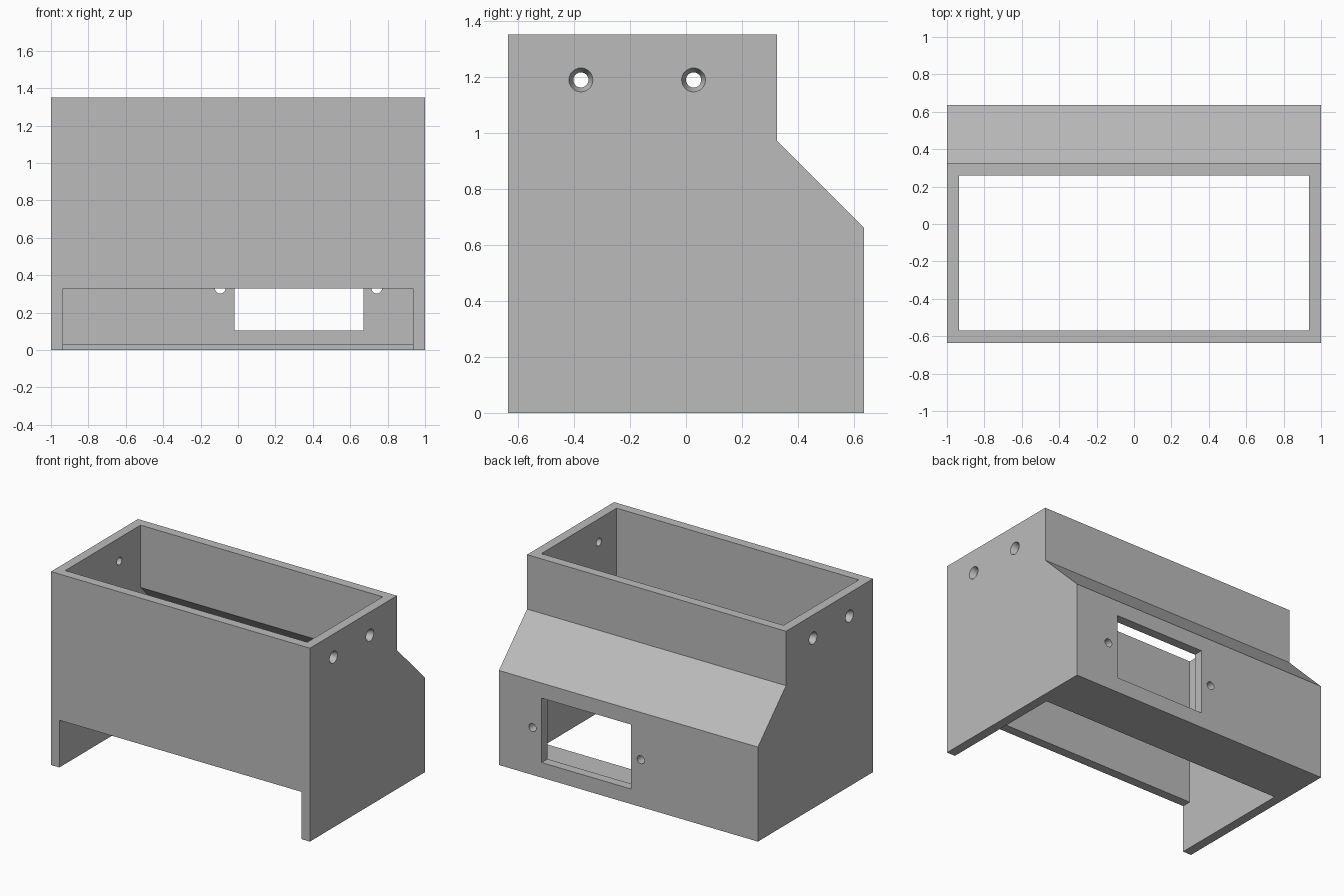
import bpy
import bmesh
from math import pi, radians
from mathutils import Matrix, Vector

default_cube = bpy.data.objects.get("Cube")
if default_cube:
    bpy.data.objects.remove(default_cube, do_unlink=True)

WALL = 0.065
HALF_X, HALF_Y, HEIGHT = 1.0, 0.635, 1.35
IN_X, IN_Y = HALF_X - WALL, HALF_Y - WALL

grey = bpy.data.materials.new("plain_grey")
grey.use_nodes = True
grey.diffuse_color = (0.5, 0.5, 0.5, 1)
grey.node_tree.nodes["Principled BSDF"].inputs["Base Color"].default_value = (0.5, 0.5, 0.5, 1)


def finish(name, bm):
    bmesh.ops.recalc_face_normals(bm, faces=bm.faces)
    mesh = bpy.data.meshes.new(name)
    bm.to_mesh(mesh)
    bm.free()
    mesh.materials.append(grey)
    obj = bpy.data.objects.new(name, mesh)
    bpy.context.collection.objects.link(obj)
    return obj


def prism(name, profile, half_width):
    """Extrude a (y, z) profile along x."""
    bm = bmesh.new()
    face = bm.faces.new([bm.verts.new((-half_width, y, z)) for y, z in profile])
    grown = bmesh.ops.extrude_face_region(bm, geom=[face])["geom"]
    moved = [v for v in grown if isinstance(v, bmesh.types.BMVert)]
    bmesh.ops.translate(bm, verts=moved, vec=(2 * half_width, 0, 0))
    return finish(name, bm)


def box(name, low, high):
    low, high = Vector(low), Vector(high)
    bm = bmesh.new()
    bmesh.ops.create_cube(bm, size=1)
    bmesh.ops.scale(bm, vec=high - low, verts=bm.verts)
    bmesh.ops.translate(bm, vec=(low + high) / 2, verts=bm.verts)
    return finish(name, bm)


def drill(name, centre, r_start, r_end, depth, rotation):
    bm = bmesh.new()
    bmesh.ops.create_cone(bm, cap_ends=True, segments=32, radius1=r_start,
                          radius2=r_end, depth=depth,
                          matrix=Matrix.Translation(centre) @ rotation)
    return finish(name, bm)


def cut(target, cutter):
    mod = target.modifiers.new("cut", "BOOLEAN")
    mod.operation = "DIFFERENCE"
    mod.solver = "EXACT"
    mod.object = cutter
    cutter.hide_render = True
    bpy.context.view_layer.objects.active = target
    bpy.ops.object.modifier_apply(modifier=mod.name)
    bpy.data.objects.remove(cutter, do_unlink=True)


# Outer shell with the sloped shoulder at the back
housing = prism("housing", [(-HALF_Y, 0), (HALF_Y, 0), (HALF_Y, 0.66), (0.325, 0.97),
                            (0.325, HEIGHT), (-HALF_Y, HEIGHT)], HALF_X)

# Hollow interior, leaving a thin floor under the rear bay
cut(housing, prism("cavity", [(-IN_Y, -0.1), (0.26, -0.1), (0.26, 0.03), (IN_Y, 0.03),
                              (IN_Y, 0.605), (0.26, 0.915), (0.26, 1.5), (-IN_Y, 1.5)], IN_X))

# Low opening across the front wall
cut(housing, box("front_opening", (-IN_X, -0.8, -0.1), (IN_X, -0.5, 0.33)))

# Socket window in the back wall, with a screw hole on each side
cut(housing, box("socket_window", (-0.02, 0.5, 0.105), (0.67, 0.7, 0.555)))
across_y = Matrix.Rotation(pi / 2, 4, "X")
for x in (-0.095, 0.742):
    cut(housing, drill("socket_screw", (x, 0.6, 0.33), 0.028, 0.028, 0.2, across_y))

# Countersunk mounting holes in both side walls
SINK = 0.04
for side in (-1, 1):
    across_x = Matrix.Rotation(side * pi / 2, 4, "Y")
    for y in (-0.375, 0.027):
        cut(housing, drill("mount_hole", (side * 0.97, y, 1.188), 0.027, 0.027, 0.2, across_x))
        cut(housing, drill("countersink", (side * (HALF_X - SINK / 2 + 0.001), y, 1.188),
                           0.027, 0.043, SINK, across_x))

bpy.ops.object.select_all(action="DESELECT")
housing.select_set(True)
bpy.context.view_layer.objects.active = housing
bpy.ops.object.shade_smooth_by_angle(angle=radians(20))
